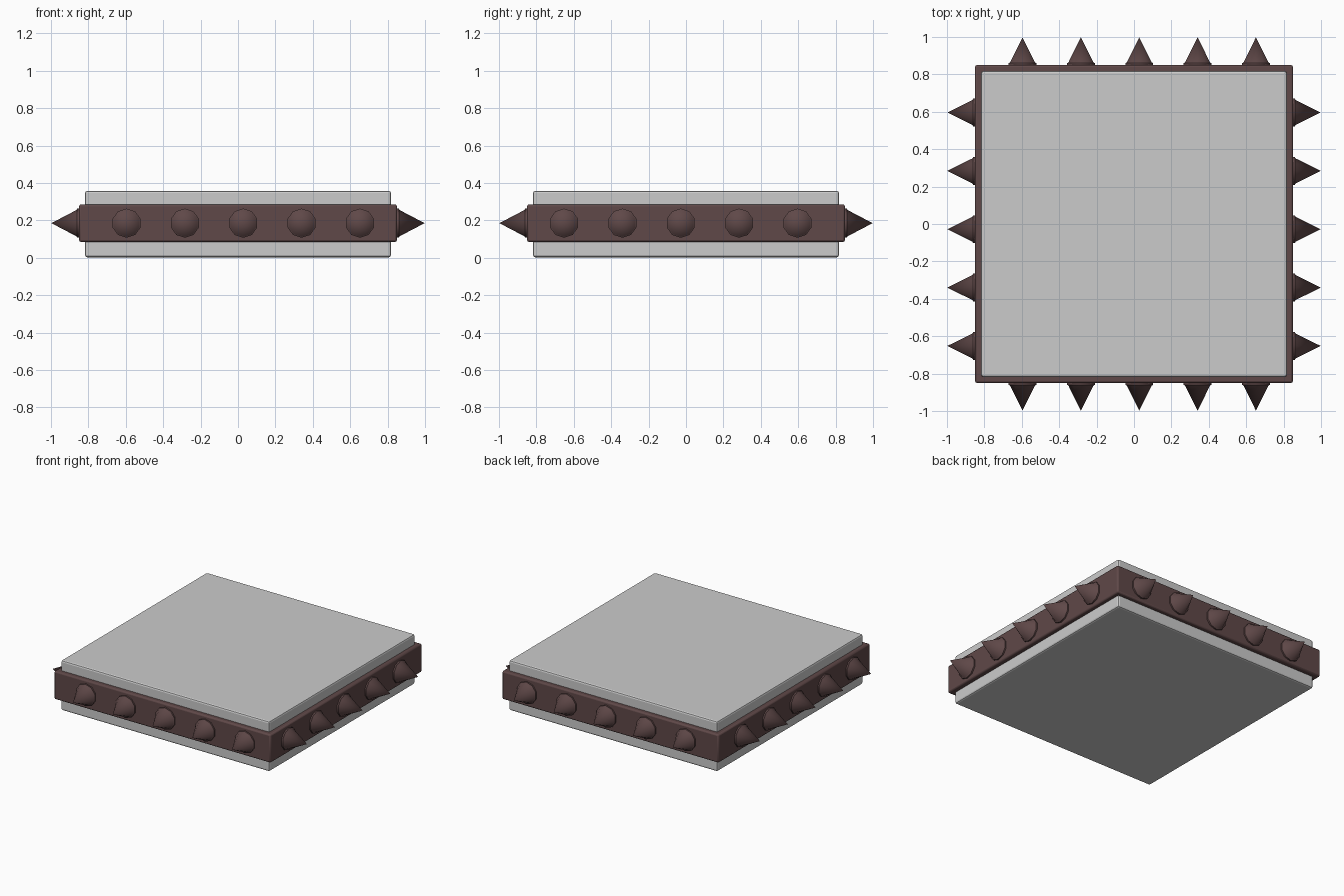
import bpy, bmesh
from math import pi
from mathutils import Matrix

if "Cube" in bpy.data.objects:
    bpy.data.objects.remove(bpy.data.objects["Cube"])

brown = bpy.data.materials.new("dark_brown")
brown.diffuse_color = (0.115, 0.065, 0.065, 1)
brown.use_nodes = True
brown.node_tree.nodes["Principled BSDF"].inputs["Base Color"].default_value = brown.diffuse_color


def bevelled_box(name, half, z0, z1, bevel, mat=None):
    bpy.ops.mesh.primitive_cube_add(size=1, location=(0, 0, (z0 + z1) / 2))
    ob = bpy.context.object
    ob.name = name
    ob.scale = (2 * half, 2 * half, z1 - z0)
    bpy.ops.object.transform_apply(location=False, rotation=False, scale=True)
    mod = ob.modifiers.new("edges", 'BEVEL')
    mod.width = bevel
    mod.segments = 2
    if mat:
        ob.data.materials.append(mat)
    return ob


# spike: short collar and a cone, lathed along +x from a profile of (x, radius)
def spike_mesh(sides=10):
    bm = bmesh.new()
    rings = []
    for x, r in [(0.0, 0.078), (0.012, 0.078), (0.016, 0.070)]:
        rot = [Matrix.Rotation(2 * pi * i / sides, 3, 'X') for i in range(sides)]
        rings.append([bm.verts.new((x, 0, 0)) for _ in rot])
        for v, m in zip(rings[-1], rot):
            v.co.yz = (m @ Matrix.Identity(3).col[2] * r).yz
    tip = bm.verts.new((0.15, 0, 0))
    for i in range(sides):
        j = (i + 1) % sides
        for a, b in zip(rings, rings[1:]):
            bm.faces.new((a[i], a[j], b[j], b[i]))
        bm.faces.new((rings[-1][i], rings[-1][j], tip))
    bm.faces.new(rings[0])
    bmesh.ops.recalc_face_normals(bm, faces=bm.faces)
    me = bpy.data.meshes.new("spike")
    bm.to_mesh(me)
    bm.free()
    me.materials.append(brown)
    return me


# stone slab and the band around it
bevelled_box("slab", 0.818, 0.005, 0.36, 0.012).location.z -= 0.0025
bevelled_box("band", 0.85, 0.085, 0.285, 0.01, brown)

# five spikes on each side, slightly off centre
mesh = spike_mesh()
offsets = [-0.596 + 0.312 * i for i in range(5)]
sides = [
    ("right", 0, lambda t: (0.848, -t)),
    ("back", pi / 2, lambda t: (t, 0.848)),
    ("left", pi, lambda t: (-0.848, -t)),
    ("front", -pi / 2, lambda t: (t, -0.848)),
]
for name, angle, place in sides:
    for i, t in enumerate(offsets):
        ob = bpy.data.objects.new(f"spike_{name}_{i + 1}", mesh)
        bpy.context.collection.objects.link(ob)
        ob.location = (*place(t), 0.185)
        ob.rotation_euler.z = angle
        ob.select_set(True)
        bpy.context.view_layer.objects.active = ob
bpy.ops.object.shade_smooth_by_angle(angle=0.8)
